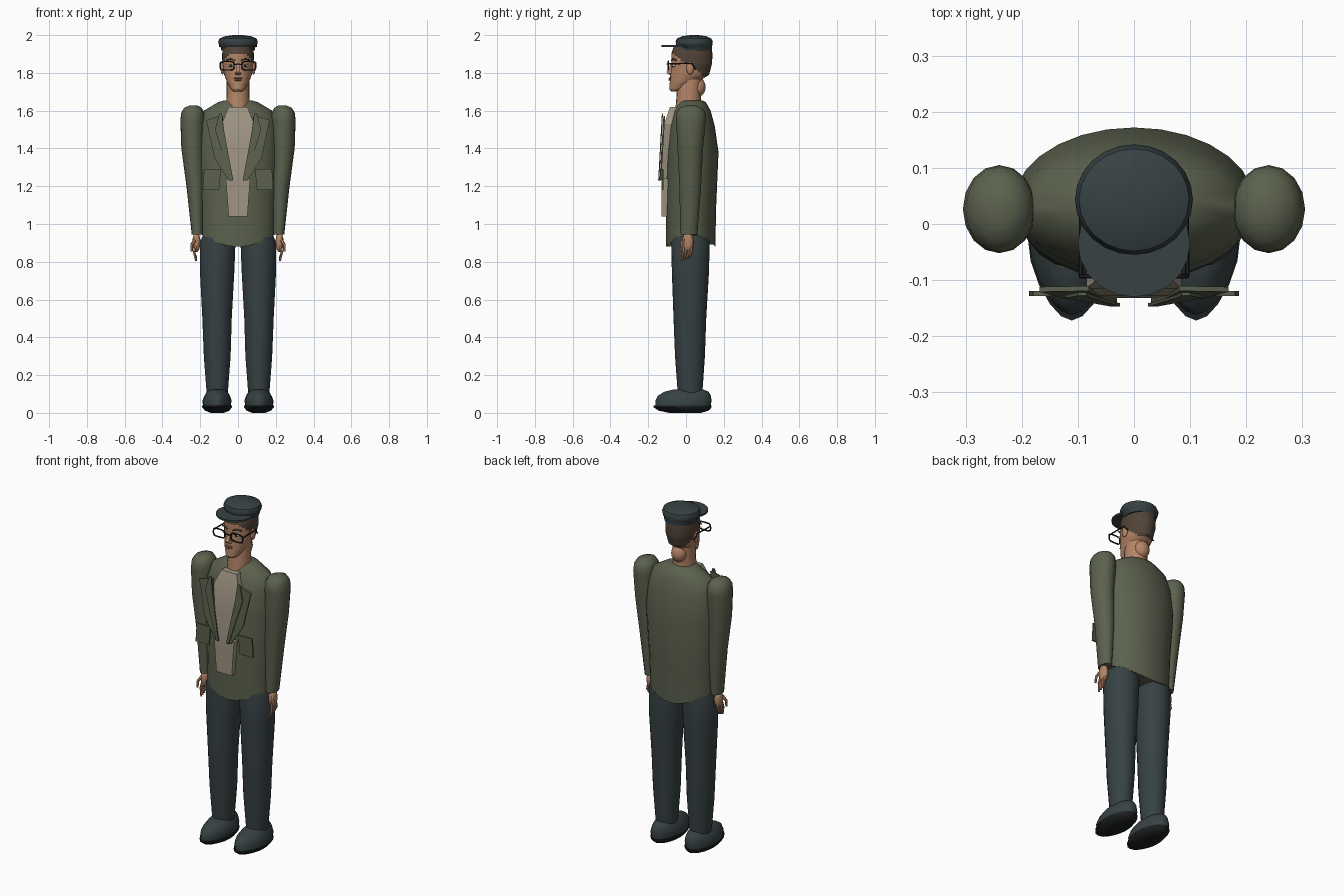
import bpy, bmesh, math
from mathutils import Vector

if "Cube" in bpy.data.objects:
    bpy.data.objects.remove(bpy.data.objects["Cube"])


def material(name, rgb):
    m = bpy.data.materials.new(name)
    m.use_nodes = True
    m.diffuse_color = (*rgb, 1)
    b = m.node_tree.nodes["Principled BSDF"]
    b.inputs["Base Color"].default_value = (*rgb, 1)
    b.inputs["Roughness"].default_value = 0.8
    return m


GREEN = material("olive_cloth", (0.105, 0.12, 0.075))
SLATE = material("dark_slate_cloth", (0.038, 0.053, 0.056))
SKIN = material("skin", (0.46, 0.235, 0.135))
HAIR = material("brown_hair", (0.085, 0.058, 0.04))
SHIRT = material("beige_shirt", (0.35, 0.30, 0.225))
BLACK = material("near_black", (0.012, 0.014, 0.015))
WHITE = material("eye_white", (0.55, 0.5, 0.43))
LIP = material("lip", (0.28, 0.125, 0.08))
SIDES = (("left", 1), ("right", -1))


def finish(bm, name, mats, rule=None, angle=40):
    bmesh.ops.recalc_face_normals(bm, faces=bm.faces)
    if rule:
        for f in bm.faces:
            f.material_index = rule(f.calc_center_median())
    me = bpy.data.meshes.new(name)
    bm.to_mesh(me)
    bm.free()
    for m in mats:
        me.materials.append(m)
    ob = bpy.data.objects.new(name, me)
    bpy.context.collection.objects.link(ob)
    bpy.ops.object.select_all(action="DESELECT")
    ob.select_set(True)
    bpy.context.view_layer.objects.active = ob
    bpy.ops.object.shade_smooth_by_angle(angle=math.radians(angle))
    return ob


def loft(name, rings, mats, n=20, steps=1, hem=0, point=0, rule=None, angle=40):
    """Stack elliptical rings given as (z, x0, x1, y0, y1)."""
    dense = []
    for a, b in zip(rings, rings[1:]):
        dense += [[p + (q - p) * i / steps for p, q in zip(a, b)] for i in range(steps)]
    dense.append(rings[-1])
    bm = bmesh.new()
    loops = []
    for k, (z, x0, x1, y0, y1) in enumerate(dense):
        loop = []
        for i in range(n):
            t = 2 * math.pi * (i + 0.5 * (n % 4 != 0)) / n
            c, s = math.cos(t), math.sin(t)
            w = 1 - point * max(0, -s) ** 2 * 0.5
            drop = hem * s * s if k == 0 else 0
            loop.append(bm.verts.new(((x0 + x1) / 2 + (x1 - x0) / 2 * c * w,
                                      (y0 + y1) / 2 + (y1 - y0) / 2 * s, z - drop)))
        loops.append(loop)
    for a, b in zip(loops, loops[1:]):
        for i in range(n):
            j = (i + 1) % n
            bm.faces.new((a[i], a[j], b[j], b[i]))
    bm.faces.new(loops[0])
    bm.faces.new(loops[-1])
    return finish(bm, name, mats, rule, angle)


def mirrored(rings, s):
    return [(z, s * a, s * b, c, d) for z, a, b, c, d in rings]


def panel(name, rows, depth, mat):
    """Plate from rows of (z, x0, x1, y), thickened towards the back."""
    bm = bmesh.new()
    loops = [[bm.verts.new(p) for p in ((a, y, z), (b, y, z), (b, y + depth, z), (a, y + depth, z))]
             for z, a, b, y in rows]
    for p, q in zip(loops, loops[1:]):
        for i in range(4):
            j = (i + 1) % 4
            bm.faces.new((p[i], p[j], q[j], q[i]))
    bm.faces.new(loops[0])
    bm.faces.new(loops[-1])
    return finish(bm, name, [mat], angle=20)


def ball(name, centre, radii, mat, seg=14):
    bm = bmesh.new()
    bmesh.ops.create_uvsphere(bm, u_segments=seg, v_segments=8, radius=1)
    for v in bm.verts:
        v.co = Vector([c + r * q for c, r, q in zip(centre, radii, v.co)])
    return finish(bm, name, [mat], angle=60)


def tube(name, points, radius, mat, cyclic=False, taper=1):
    cu = bpy.data.curves.new(name, "CURVE")
    cu.dimensions = "3D"
    cu.bevel_depth = radius
    cu.bevel_resolution = 1
    cu.use_fill_caps = True
    sp = cu.splines.new("POLY")
    sp.points.add(len(points) - 1)
    for i, p in enumerate(points):
        sp.points[i].co = (*p, 1)
        sp.points[i].radius = 1 + (taper - 1) * i / (len(points) - 1)
    sp.use_cyclic_u = cyclic
    cu.materials.append(mat)
    ob = bpy.data.objects.new(name, cu)
    bpy.context.collection.objects.link(ob)
    bpy.ops.object.select_all(action="DESELECT")
    ob.select_set(True)
    bpy.context.view_layer.objects.active = ob
    bpy.ops.object.convert(target="MESH")
    bpy.ops.object.shade_smooth_by_angle(angle=math.radians(50))


# Jacket body
loft("jacket", [(.945, -.195, .195, -.105, .155), (1.1, -.2, .2, -.105, .16),
                (1.38, -.215, .215, -.1, .172), (1.52, -.205, .205, -.09, .152),
                (1.6, -.18, .18, -.065, .13), (1.645, -.105, .105, -.035, .105),
                (1.655, -.07, .07, -.025, .085)], [GREEN], n=28, hem=.065)

# Shirt front
panel("shirt_upper", [(1.62, -.05, .05, -.085), (1.53, -.085, .085, -.115),
                      (1.4, -.065, .065, -.127), (1.24, -.035, .035, -.132)], .05, SHIRT)
panel("shirt_lower", [(1.24, -.065, .065, -.13), (1.04, -.05, .05, -.13)], .04, SHIRT)

for side, s in SIDES:
    # Lapels and pocket flaps
    panel(side + "_lapel", [(z, s * a, s * b, -.118 - .06 * (1.6 - z)) for z, a, b in
                            ((1.572, .08, .1), (1.55, .08, .168), (1.35, .055, .125),
                             (1.23, .03, .05))], .009, GREEN)
    panel(side + "_lapel_fold", [(z, s * a, s * b, -.127 - .055 * (1.6 - z)) for z, a, b in
                                 ((1.585, .085, .1), (1.5, .075, .122), (1.23, .025, .04))],
          .006, GREEN)
    panel(side + "_pocket_flap", [(1.29, s * .09, s * .18, -.128), (1.18, s * .1, s * .187, -.128)],
          .009, GREEN)

    # Sleeves
    loft(side + "_sleeve", mirrored(
        [(.945, .185, .245, -.03, .06), (1.2, .175, .273, -.035, .08), (1.4, .178, .3, -.045, .09),
         (1.55, .175, .305, -.052, .105), (1.59, .178, .3, -.05, .103), (1.615, .192, .285, -.032, .085),
         (1.628, .215, .255, 0, .05)], s), [GREEN], n=16)

    # Hands
    ball(side + "_palm", (s * .22, .01, .905), (.022, .03, .055), SKIN)
    for i, name in enumerate(("index", "middle", "ring", "little")):
        y = -.012 + i * .014
        tube(f"{side}_{name}_finger", [(s * .222, y, .885), (s * .232, y - .002, .85),
                                       (s * .222, y - .012, .805 + .006 * i)], .0085, SKIN, taper=.6)
    tube(side + "_thumb", [(s * .225, -.01, .92), (s * .245, -.022, .89), (s * .245, -.026, .855)],
         .01, SKIN, taper=.6)

    # Trouser legs
    loft(side + "_trouser_leg", mirrored(
        [(.08, .055, .165, -.042, .085), (.3, .038, .182, -.058, .1), (.5, .032, .19, -.066, .107),
         (.75, .018, .203, -.075, .122), (.9, .012, .203, -.078, .125), (.96, .02, .18, -.07, .12)], s),
        [SLATE], n=18)

    # Shoes
    loft(side + "_shoe", mirrored(
        [(.03, .04, .185, -.16, .13), (.065, .034, .188, -.162, .135), (.09, .042, .178, -.15, .132),
         (.112, .055, .165, -.115, .12), (.125, .07, .15, -.06, .09)], s), [SLATE], n=20, point=.35)
    loft(side + "_sole", mirrored(
        [(0, .075, .145, -.09, .08), (.012, .045, .175, -.145, .12), (.03, .032, .19, -.172, .136),
         (.038, .032, .19, -.172, .136)], s), [BLACK], n=20, point=.5)

# Neck and nape
loft("neck", [(1.62, -.065, .065, -.055, .08), (1.68, -.06, .06, -.05, .078),
              (1.8, -.06, .06, -.045, .09)], [SKIN])
ball("nape", (0, .062, 1.725), (.045, .042, .052), SKIN)

# Head with hair coloured by a sloping hairline
loft("head", [(1.702, -.022, .022, -.08, -.045), (1.712, -.036, .036, -.088, -.01),
              (1.75, -.058, .058, -.086, .06), (1.79, -.073, .073, -.083, .122),
              (1.85, -.083, .083, -.077, .138), (1.9, -.084, .084, -.078, .14),
              (1.94, -.078, .078, -.065, .135)], [SKIN, HAIR], n=32, steps=5,
     rule=lambda c: int(c.z > max(1.785, 1.85 - .7 * c.y)))

# Face
panel("nose", [(1.85, -.007, .007, -.078), (1.805, -.012, .012, -.104),
               (1.797, -.017, .017, -.1), (1.79, -.012, .012, -.086)], .03, SKIN)
ball("upper_lip", (0, -.083, 1.772), (.024, .009, .005), LIP)
ball("lower_lip", (0, -.083, 1.763), (.02, .009, .006), LIP)
for side, s in SIDES:
    ball(side + "_eye", (s * .038, -.064, 1.838), (.017, .009, .008), WHITE)
    ball(side + "_iris", (s * .038, -.07, 1.838), (.007, .005, .007), BLACK)
    tube(side + "_eyebrow", [(s * .016, -.076, 1.867), (s * .04, -.069, 1.874),
                             (s * .062, -.053, 1.866)], .0045, HAIR)
    ball(side + "_ear", (s * .082, .022, 1.825), (.011, .02, .034), SKIN)

    # Glasses
    rim = []
    for i in range(16):
        c, q = math.cos(math.pi * i / 8), math.sin(math.pi * i / 8)
        rim.append((s * (.058 + .037 * math.copysign(abs(c) ** .5, c)), -.093,
                    1.838 + .023 * math.copysign(abs(q) ** .5, q)))
    tube(side + "_glasses_rim", rim, .004, BLACK, cyclic=True)
    tube(side + "_glasses_temple", [(s * .095, -.093, 1.848), (s * .094, .03, 1.85),
                                    (s * .09, .052, 1.82)], .004, BLACK)
tube("glasses_bridge", [(-.021, -.093, 1.843), (0, -.1, 1.848), (.021, -.093, 1.843)], .0035, BLACK)

# Cap
loft("cap_crown", [(1.918, -.088, .088, -.045, .138), (1.938, -.092, .092, -.048, .138),
                   (1.945, -.1, .1, -.052, .139), (1.965, -.105, .105, -.055, .142),
                   (1.982, -.098, .098, -.048, .134), (1.994, -.07, .07, -.02, .108),
                   (2, -.025, .025, .02, .065)], [SLATE], n=24)
loft("cap_brim", [(1.938, -.1, .1, -.13, .06), (1.948, -.1, .1, -.13, .06)], [SLATE], n=20)
